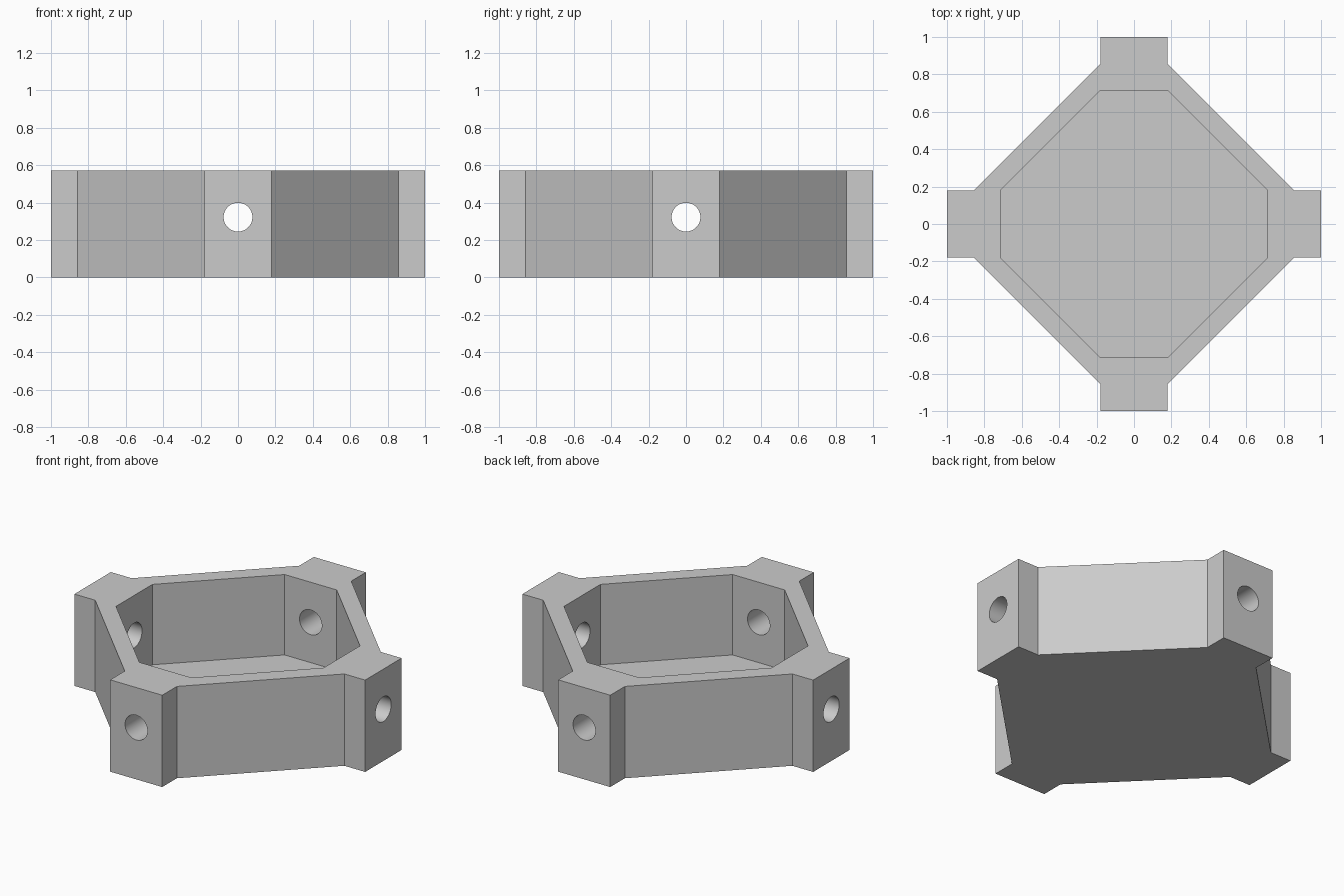
import bpy
import bmesh
from math import radians
from mathutils import Matrix, Vector

HEIGHT = 0.571      # overall height
FLOOR = 0.071       # thickness of the tray floor
ARM = 0.179         # half width of each corner block
HOLE_Z = 0.322
HOLE_R = 0.077

if "Cube" in bpy.data.objects:
    bpy.data.objects.remove(bpy.data.objects["Cube"], do_unlink=True)

grey = bpy.data.materials.new("plain grey")
grey.use_nodes = True
colour = (0.6, 0.6, 0.6, 1)
grey.diffuse_color = colour
grey.node_tree.nodes["Principled BSDF"].inputs["Base Color"].default_value = colour


def four_fold(points):
    """Repeat a short run of outline points at each quarter turn."""
    return [Matrix.Rotation(radians(90 * k), 2) @ Vector(p)
            for k in range(4) for p in points]


def prism(name, outline, bottom, top):
    """Extrude a flat outline between two heights."""
    bm = bmesh.new()
    face = bm.faces.new([bm.verts.new((p.x, p.y, bottom)) for p in outline])
    grown = bmesh.ops.extrude_face_region(bm, geom=[face])["geom"]
    bmesh.ops.translate(bm, vec=(0, 0, top - bottom),
                        verts=[v for v in grown if isinstance(v, bmesh.types.BMVert)])
    bmesh.ops.recalc_face_normals(bm, faces=bm.faces)
    mesh = bpy.data.meshes.new(name)
    bm.to_mesh(mesh)
    bm.free()
    mesh.materials.append(grey)
    obj = bpy.data.objects.new(name, mesh)
    bpy.context.collection.objects.link(obj)
    return obj


def drill(name, axis):
    """Long cylinder that bores through two opposite blocks."""
    turn = (radians(90), 0, 0) if axis == "y" else (0, radians(90), 0)
    bpy.ops.mesh.primitive_cylinder_add(vertices=48, radius=HOLE_R, depth=3,
                                        location=(0, 0, HOLE_Z), rotation=turn)
    obj = bpy.context.object
    obj.name = name
    obj.data.materials.append(grey)
    return obj


def cut(target, cutter):
    """Subtract a cutter, then discard it."""
    cutter.hide_render = True
    mod = target.modifiers.new(cutter.name, "BOOLEAN")
    mod.operation = "DIFFERENCE"
    mod.solver = "EXACT"
    mod.object = cutter
    bpy.context.view_layer.objects.active = target
    bpy.ops.object.modifier_apply(modifier=mod.name)
    bpy.data.objects.remove(cutter, do_unlink=True)


# Tray body: diagonal walls joined by four square corner blocks
body = prism("tray_frame", four_fold([(0.857, -ARM), (1, -ARM), (1, ARM), (0.857, ARM)]),
             0, HEIGHT)

# Eight-sided cavity above the floor
cut(body, prism("cavity_cutter", four_fold([(0.714, -ARM), (0.714, ARM)]),
                FLOOR, HEIGHT + 0.2))

# Round holes through the blocks
for axis in "xy":
    cut(body, drill("hole_cutter_" + axis, axis))

# Smooth bores, crisp edges elsewhere
bpy.ops.object.select_all(action="DESELECT")
body.select_set(True)
bpy.context.view_layer.objects.active = body
bpy.ops.object.shade_smooth_by_angle(angle=radians(30))
